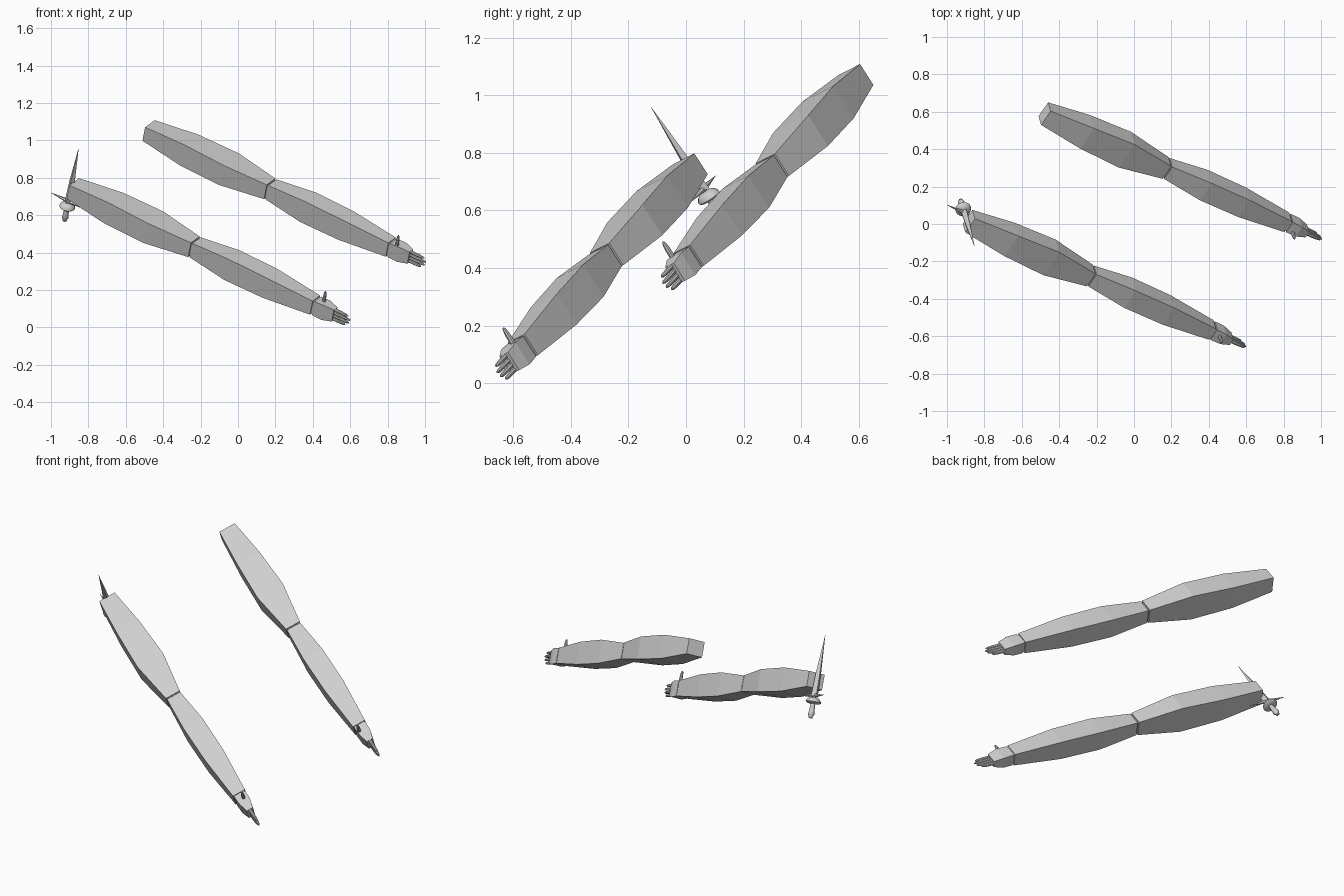
import bpy, bmesh, math
from mathutils import Matrix, Vector

if "Cube" in bpy.data.objects:
    bpy.data.objects.remove(bpy.data.objects["Cube"])

grey = bpy.data.materials.new("plain_grey")
grey.diffuse_color = (0.62, 0.62, 0.62, 1)
grey.use_nodes = True
grey.node_tree.nodes["Principled BSDF"].inputs["Base Color"].default_value = grey.diffuse_color

# Shared slanted frame: U across, V through the arm thickness, W along the arm
U = Vector((.526, .759, .385)).normalized()
V = Vector((.172, -.517, .839))
V = (V - U * V.dot(U)).normalized()
W = U.cross(V)


def frame(origin):
    m = Matrix((U, V, W)).transposed().to_4x4()
    m.translation = Vector(origin)
    return m


def loft(name, m, rings, smooth=False):
    """Skin a list of point rings, with capped ends."""
    bm = bmesh.new()
    loops = [[bm.verts.new(m @ Vector(p)) for p in r] for r in rings]
    n = len(loops[0])
    for a, b in zip(loops, loops[1:]):
        for i in range(n):
            j = (i + 1) % n
            bm.faces.new((a[i], a[j], b[j], b[i]))
    bm.faces.new(loops[0][::-1])
    bm.faces.new(loops[-1])
    bmesh.ops.recalc_face_normals(bm, faces=bm.faces)
    me = bpy.data.meshes.new(name)
    bm.to_mesh(me)
    bm.free()
    me.materials.append(grey)
    ob = bpy.data.objects.new(name, me)
    bpy.context.collection.objects.link(ob)
    if smooth:
        bpy.context.view_layer.objects.active = ob
        ob.select_set(True)
        bpy.ops.object.shade_smooth_by_angle(angle=math.radians(40))
        ob.select_set(False)


def boxes(sections):
    """Rectangular rings from (distance, half width, half thickness)."""
    return [[(sx * a, sy * b, t) for sx, sy in ((1, 1), (-1, 1), (-1, -1), (1, -1))]
            for t, a, b in sections]


def rounds(start, axis, sections, sides):
    """Round rings from (distance, radius) along a local axis."""
    axis = Vector(axis).normalized()
    q = axis.to_track_quat('Z', 'Y')
    return [[Vector(start) + axis * t + q @ Vector((r * math.cos(k * math.tau / sides),
             r * math.sin(k * math.tau / sides), 0)) for k in range(sides)]
            for t, r in sections]


def arm(side, origin, thumb_u):
    m = frame(origin)
    # Upper arm and forearm, each a bulging box, with narrow joints
    loft(side + "_upper_arm", m, boxes([(0, .049, .0435), (.26, .071, .067),
                                        (.515, .081, .064), (.775, .044, .046)]))
    loft(side + "_elbow", m, boxes([(.77, .036, .038), (.79, .036, .038)]))
    loft(side + "_forearm", m, boxes([(.783, .042, .045), (1.02, .060, .067),
                                      (1.265, .059, .064), (1.55, .038, .044)]))
    loft(side + "_wrist", m, boxes([(1.545, .032, .038), (1.565, .032, .038)]))
    # Palm
    loft(side + "_palm", m, boxes([(1.56, .035, .043), (1.62, .033, .046),
                                   (1.675, .019, .037)]))
    # Four fingers
    for i, length in enumerate((.088, .103, .098, .078)):
        y = .0285 - i * .019
        loft(f"{side}_finger_{i + 1}", m,
             rounds((0, y, 1.67), (0, y * .12, 1),
                    [(0, .0095), (length * .5, .0092), (length * .88, .007), (length, .003)], 8), True)
    # Thumb
    loft(side + "_thumb", m, rounds((thumb_u, .035, 1.595), (0, 1, -.03),
         [(0, .010), (.04, .0095), (.062, .007), (.071, .003)], 8), True)


A = (-.883, .015, .743)
B = (-.478, .590, 1.053)
arm("front", A, .006)
arm("back", B, -.022)

# Dagger pressed against the shoulder end of the front arm
d = frame(A)
c = (-.004, 0, -.010)
loft("dagger_blade", d, rounds(c, (0, 1, 0), [(-.09, .021), (.04, .0165), (.258, .0005)], 4))
for s in (-1, 1):
    loft(f"dagger_crossguard_{'outer' if s < 0 else 'inner'}", d,
         rounds((c[0], -.084, c[2]), (0, 0, s), [(0, .012), (.112, .0006)], 6))
# Domed hand guard
loft("dagger_guard", d, rounds((c[0], -.094, c[2]), (0, -1, 0),
     [(0, .010), (.003, .022), (.010, .034), (.020, .041), (.028, .043),
      (.034, .036), (.037, .014)], 16), True)
# Handle and pommel
loft("dagger_handle", d, rounds((c[0], -.125, c[2]), (0, -1, 0),
     [(0, .012), (.05, .016), (.066, .018), (.074, .013), (.086, .010)], 10), True)
